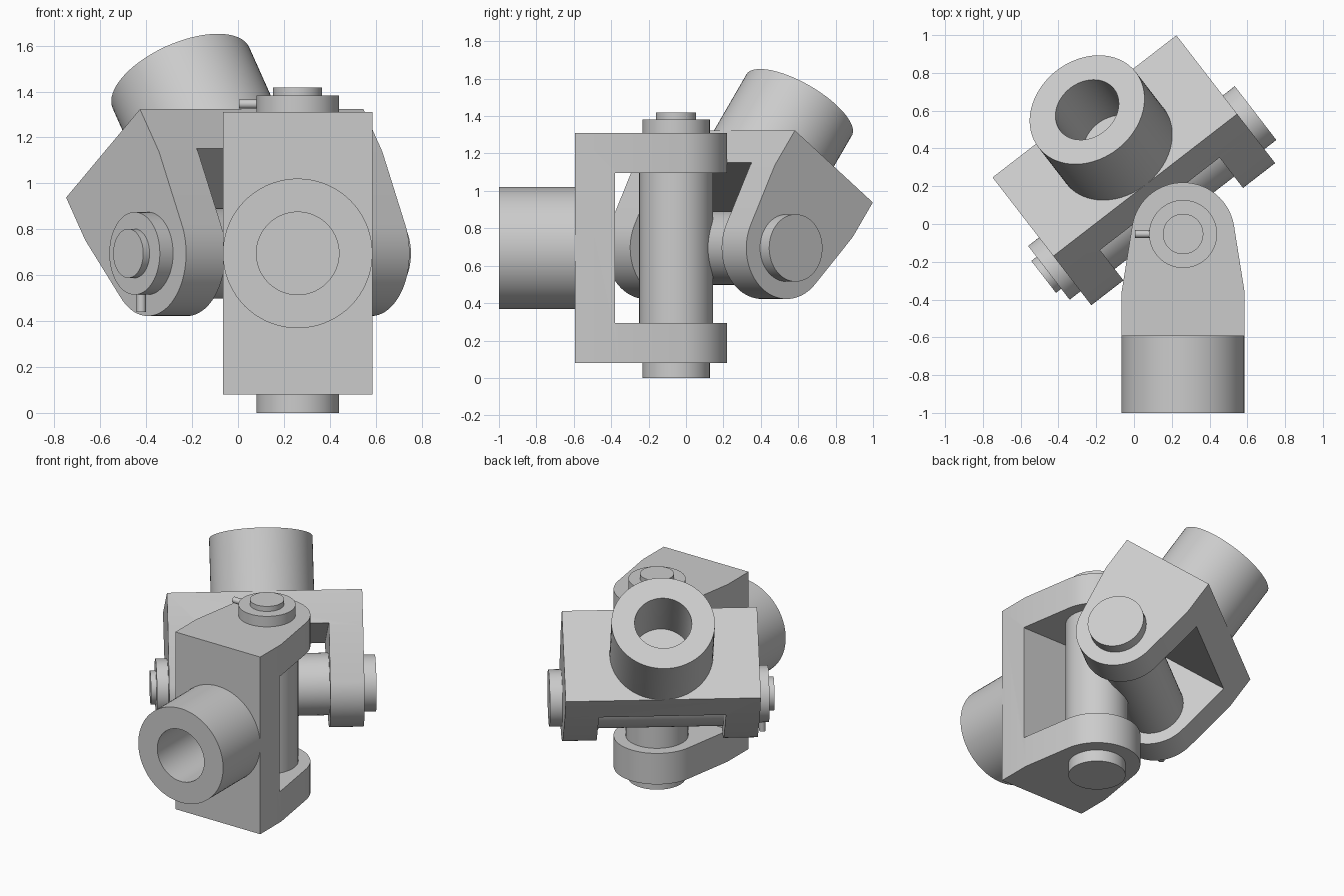
import bpy, bmesh
from math import radians, sin, cos, pi, atan2, hypot, acos
from mathutils import Matrix, Vector

if "Cube" in bpy.data.objects:
    bpy.data.objects.remove(bpy.data.objects["Cube"])


def finish(name, bm, mat, smooth=True):
    bmesh.ops.remove_doubles(bm, verts=bm.verts, dist=1e-5)
    bmesh.ops.recalc_face_normals(bm, faces=bm.faces)
    me = bpy.data.meshes.new(name)
    bm.to_mesh(me)
    bm.free()
    ob = bpy.data.objects.new(name, me)
    bpy.context.collection.objects.link(ob)
    ob.matrix_world = mat
    if smooth:
        smooth_by_angle(ob)
    return ob


def smooth_by_angle(ob):
    bpy.ops.object.select_all(action='DESELECT')
    ob.select_set(True)
    bpy.context.view_layer.objects.active = ob
    bpy.ops.object.shade_smooth_by_angle(angle=radians(25))


def lathe(name, profile, mat, steps=72):
    """Revolve (radius, height) points about local Z."""
    bm = bmesh.new()
    vs = [bm.verts.new((r, 0, h)) for r, h in profile]
    es = [bm.edges.new(p) for p in zip(vs, vs[1:])]
    bmesh.ops.spin(bm, geom=vs + es, cent=(0, 0, 0), axis=(0, 0, 1),
                   angle=2 * pi, steps=steps, use_merge=True)
    return finish(name, bm, mat)


def prism(name, outline, z0, z1, mat):
    bm = bmesh.new()
    f = bm.faces.new([bm.verts.new((x, y, z0)) for x, y in outline])
    ext = bmesh.ops.extrude_face_region(bm, geom=[f])['geom']
    bmesh.ops.translate(bm, vec=(0, 0, z1 - z0),
                        verts=[v for v in ext if isinstance(v, bmesh.types.BMVert)])
    return finish(name, bm, mat, smooth=False)


def fork_outline(w=0.326, back=0.54, knee=0.31, r=0.273, n=40):
    """Square back, flanks tapering tangent to a round eye at the origin."""
    a = atan2(knee, w) - acos(r / hypot(w, knee))
    arc = [(r * cos(t), r * sin(t))
           for t in (a - (pi + 2 * a) * i / n for i in range(n + 1))]
    return [(-w, knee), (-w, back), (w, back), (w, knee)] + arc


def joint_half(label, mat, peg_angle):
    """Local frame: Z along the pin, Y along the shaft, pin centre at origin."""
    # forked yoke: solid profile with a slot cut between the arms
    yoke = prism(label + "_yoke", fork_outline(), -0.615, 0.615, mat)
    slot = prism("slot_cutter", [(-1, -1), (1, -1), (1, 0.327), (-1, 0.327)],
                 -0.4, 0.4, mat)
    slot.hide_render = True
    mod = yoke.modifiers.new("slot", 'BOOLEAN')
    mod.object, mod.solver = slot, 'EXACT'
    bpy.context.view_layer.objects.active = yoke
    bpy.ops.object.modifier_apply(modifier=mod.name)
    bpy.data.objects.remove(slot)
    smooth_by_angle(yoke)

    # shaft socket with a blind bore
    lathe(label + "_socket",
          [(0.326, 0.53), (0.326, 0.947), (0.18, 0.947), (0.18, 0.545), (0, 0.545)],
          mat @ Matrix.Rotation(-pi / 2, 4, 'X'))

    # cross pin: head, thick middle, thin tip
    lathe(label + "_pin",
          [(0, -0.695), (0.18, -0.695), (0.18, -0.41), (0.197, -0.41), (0.197, 0.41),
           (0.107, 0.41), (0.107, 0.723), (0, 0.723)], mat)
    # retaining collar and its peg
    lathe(label + "_collar", [(0.1, 0.6), (0.18, 0.6), (0.18, 0.688), (0.1, 0.688)], mat)
    lathe(label + "_peg", [(0, 0.1), (0.02, 0.1), (0.02, 0.255), (0, 0.255)],
          mat @ Matrix.Translation((0, 0, 0.651)) @ Matrix.Rotation(peg_angle, 4, 'Z')
          @ Matrix.Rotation(pi / 2, 4, 'Y'), 24)


def frame(origin, shaft, pin):
    x = shaft.cross(pin)
    m = Matrix((x, shaft, pin)).transposed().to_4x4()
    m.translation = origin
    return m


turn, tilt = radians(37.7), radians(53.8)
centre = Vector((0.26, -0.053, 0.695))
pin_dir = Vector((cos(turn), sin(turn), 0))
side = Vector((-sin(turn), cos(turn), 0))

# front half: vertical pin, shaft towards the front
joint_half("front", frame(centre, Vector((0, -1, 0)), Vector((0, 0, 1))), 0)
# rear half: horizontal pin set behind the first, shaft tilted up and back
joint_half("rear", frame(centre + side * 0.272,
                         side * cos(tilt) + Vector((0, 0, sin(tilt))), -pin_dir),
           pi + tilt)
